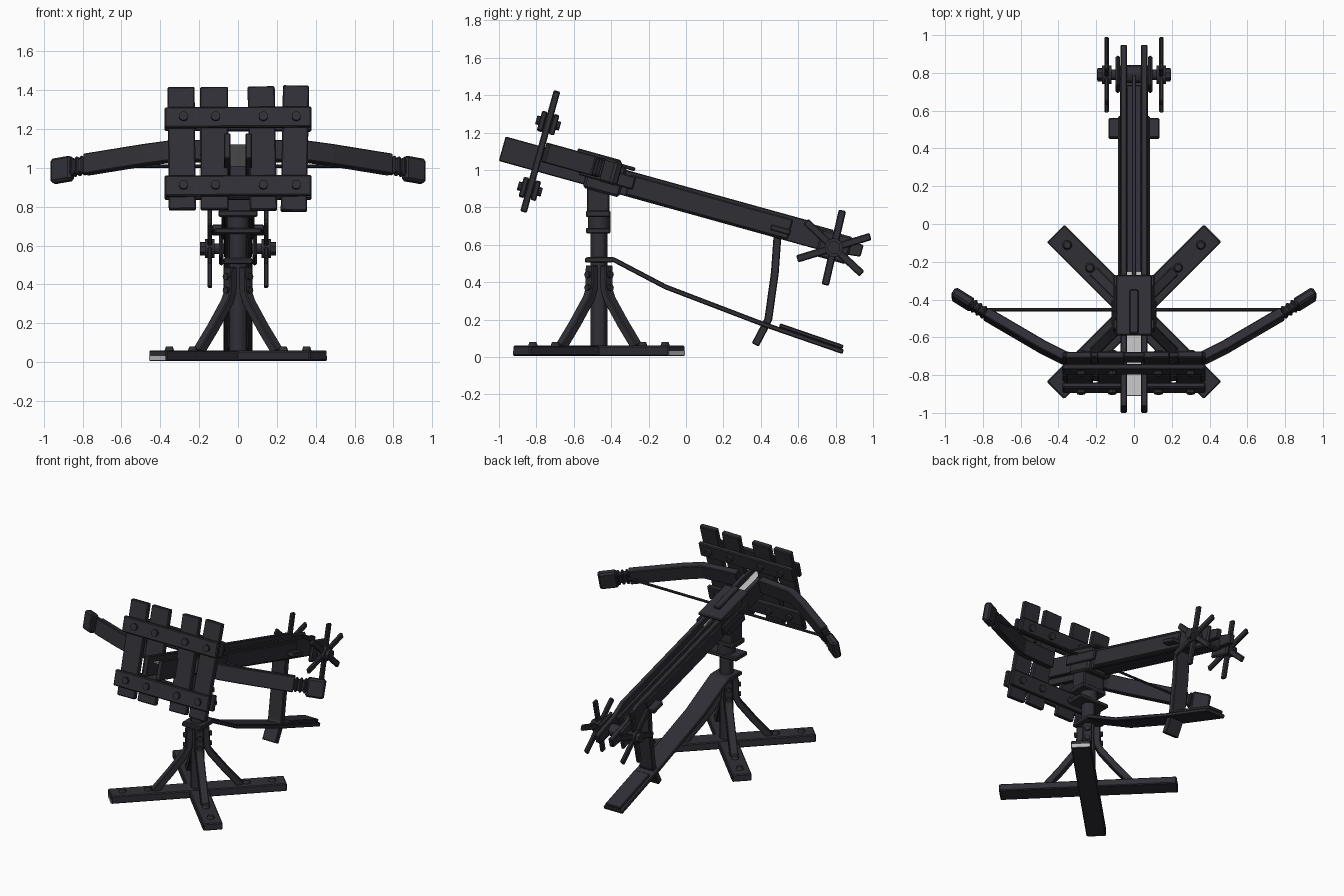
import bpy, bmesh, math, random
from mathutils import Matrix, Vector

random.seed(4)
if "Cube" in bpy.data.objects:
    bpy.data.objects.remove(bpy.data.objects["Cube"])


def material(name, col):
    m = bpy.data.materials.new(name)
    m.use_nodes = True
    m.diffuse_color = (*col, 1)
    m.node_tree.nodes["Principled BSDF"].inputs["Base Color"].default_value = (*col, 1)
    return m


DARK = material("dark_wood", (0.028, 0.028, 0.036))
LIGHT = material("pale_grey", (0.5, 0.5, 0.5))

T = Matrix.Translation
I = Matrix.Identity(4)


def R(deg, axis):
    return Matrix.Rotation(math.radians(deg), 4, axis)


def finish(name, bm, matrix, mat=DARK, bevel=0.0, smooth=False):
    bmesh.ops.recalc_face_normals(bm, faces=bm.faces)
    if bevel:
        bmesh.ops.bevel(bm, geom=bm.edges[:], offset=bevel, segments=1, affect='EDGES')
    bm.transform(matrix)
    me = bpy.data.meshes.new(name)
    bm.to_mesh(me)
    bm.free()
    me.materials.append(mat)
    ob = bpy.data.objects.new(name, me)
    bpy.context.collection.objects.link(ob)
    if smooth:
        bpy.ops.object.select_all(action='DESELECT')
        ob.select_set(True)
        bpy.context.view_layer.objects.active = ob
        bpy.ops.object.shade_smooth_by_angle()
    return ob


def box(name, size, loc=(0, 0, 0), frame=I, mat=DARK, bevel=0.006):
    bm = bmesh.new()
    bmesh.ops.create_cube(bm, size=1, matrix=Matrix.Diagonal((*size, 1)))
    return finish(name, bm, frame @ T(loc), mat, bevel)


def rod(name, r, length, loc, frame=I, sides=12, tip=None):
    bm = bmesh.new()
    bmesh.ops.create_cone(bm, cap_ends=True, segments=sides, radius1=r,
                          radius2=r if tip is None else tip, depth=length)
    return finish(name, bm, T(loc) @ frame, smooth=True)


def prism(name, outline, width, frame=I, bevel=0.005):
    """Outline in local xz, extruded evenly along local y."""
    bm = bmesh.new()
    f = bm.faces.new([bm.verts.new((a, -width / 2, b)) for a, b in outline])
    ext = bmesh.ops.extrude_face_region(bm, geom=[f])
    bmesh.ops.translate(bm, vec=(0, width, 0),
                        verts=[v for v in ext["geom"] if isinstance(v, bmesh.types.BMVert)])
    return finish(name, bm, frame, bevel=bevel)


def ribbon(name, path, thick, width, frame=I):
    """Bent plank that follows a path with even thickness."""
    p = [Vector(q) for q in path]
    up, down = [], []
    for i, q in enumerate(p):
        d = (p[min(i + 1, len(p) - 1)] - p[max(i - 1, 0)]).normalized()
        n = Vector((-d.y, d.x)) * thick / 2
        up.append(q + n)
        down.append(q - n)
    return prism(name, up + down[::-1], width, frame)


SIDE = R(90, 'Z')                     # path x runs along world y
PY = -0.465                           # post position
BASE = T((0, PY, 0))
STOCK = T((0, -0.79, 1.06)) @ R(-15.5, 'X')   # y along stock, z across it
ALONG_X = R(90, 'Y')
ALONG_Y = R(90, 'X')


def stock_rod(name, r, length, loc, axis, sides=12, tip=None):
    ob = rod(name, r, length, (0, 0, 0), sides=sides, tip=tip)
    ob.data.transform(STOCK @ T(loc) @ axis)
    return ob


# Crossed floor beams, bolts and braces
for k, ang in enumerate((45, -45)):
    F = BASE @ R(ang, 'Z')
    box(f"floor_beam_{k}", (1.174, 0.13, 0.055 - 0.004 * k), (0, 0, 0.033), F)
for end in (1, -1):
    box("beam_end_plate", (0.004, 0.12, 0.025), (end * 0.587, 0, 0.02), BASE @ R(45, 'Z'), LIGHT, 0)
for k in range(4):
    F = BASE @ R(45 + 90 * k, 'Z')
    for d in (0.33, 0.5):
        rod("floor_bolt", 0.027, 0.025, F @ Vector((d, 0, 0.068)), sides=10, tip=0.018)
    ribbon("brace", [(0.29, 0.05), (0.18, 0.18), (0.08, 0.31), (0.058, 0.36), (0.055, 0.49)], 0.045, 0.055, F)
    for z in (0.37, 0.44):
        b = rod("brace_bolt", 0.018, 0.02, (0, 0, 0), ALONG_X, 8)
        b.data.transform(F @ T((0.084, 0, z)))

# Post, collar and swivel
rod("post", 0.046, 0.75, (0, PY, 0.42), sides=12)
box("collar", (0.15, 0.15, 0.028), (0, PY, 0.518))
box("swivel_lower_plate", (0.24, 0.13, 0.03), (0, PY - 0.005, 0.675))
rod("swivel_ring", 0.06, 0.07, (0, PY, 0.72), sides=16)
box("swivel_upper_plate", (0.2, 0.13, 0.035), (0, PY - 0.005, 0.765))
box("swivel_head", (0.17, 0.12, 0.2), (0, PY - 0.005, 0.86))

# Trailing board with its hanging strut
ribbon("trail_board", [(-0.53, 0.522), (-0.39, 0.522), (-0.11, 0.375), (0.4, 0.18), (0.84, 0.028)], 0.026, 0.15, SIDE)
ribbon("trail_tread", [(0.5, 0.17), (0.84, 0.053)], 0.022, 0.12, SIDE)
ribbon("trail_strut", [(0.49, 0.66), (0.475, 0.45), (0.44, 0.2), (0.42, 0.16), (0.37, 0.065)], 0.042, 0.11, SIDE)

# Stock rails
for s in (1, -1):
    prism("stock_rail", [(-0.2, -0.068), (-0.2, 0.068), (1.48, 0.068), (1.6, 0.03), (1.8, 0.02),
                         (1.8, -0.045), (1.6, -0.068)], 0.034, STOCK @ T((s * 0.055, 0, 0)) @ SIDE)
    box("rail_cheek", (0.016, 0.9, 0.11), (s * 0.076, 0.95, -0.005), STOCK)
    box("crossbar_block", (0.065, 0.11, 0.032), (s * 0.102, 1.35, -0.02), STOCK)
box("stock_floor", (0.08, 1.1, 0.08), (0, 1.03, -0.022), STOCK)
box("stock_rib", (0.022, 1.15, 0.05), (0, 1.05, 0.03), STOCK, bevel=0.003)
box("channel_plate", (0.076, 0.68, 0.008), (0, 0.21, 0.025), STOCK, LIGHT, 0)

# Saddle over the stock
box("saddle", (0.2, 0.2, 0.17), (0, 0.37, 0), STOCK, bevel=0.012)
box("saddle_cover", (0.19, 0.33, 0.02), (0, 0.35, 0.083), STOCK)
box("saddle_ridge", (0.05, 0.24, 0.022), (0, 0.31, 0.1), STOCK)
for s in (1, -1):
    box("saddle_cheek", (0.02, 0.3, 0.07), (s * 0.1, 0.38, 0.01), STOCK)

# Front shield frame
for x, w in ((-0.29, 0.14), (-0.122, 0.145), (0.125, 0.14), (0.293, 0.135)):
    F = STOCK @ T((x, 0, 0.04)) @ R(random.uniform(-1.2, 1.2), 'Y')
    box("shield_plank", (w, 0.036, 0.65 + random.uniform(0, 0.025)), (0, 0, 0), F)
for z in (0.198, -0.168):
    for s in (1, -1):
        F = STOCK @ T((0, s * 0.033, z)) @ R(random.uniform(-0.6, 0.6), 'Y')
        box("shield_crossboard", (0.755, 0.03, 0.108), (0, 0, 0), F)
        for x in (-0.28, -0.115, 0.13, 0.3):
            stock_rod("shield_bolt", 0.024, 0.022, (x, s * 0.055, z), ALONG_Y, 10)

# Bow arms, necks, tips and string
for s in (1, -1):
    F = STOCK @ T((0, 0, 0.042)) @ R(-90, 'X')
    path = [(0.09, 0.045), (0.36, 0.068), (0.48, 0.13), (0.62, 0.215), (0.785, 0.315)]
    arm = ribbon("bow_arm", [(s * a, b) for a, b in path], 0.052, 0.108, F)
    turn = R(s * 33, 'Z')
    neck = STOCK @ T((s * 0.775, 0.31, 0.04)) @ turn
    box("arm_neck", (0.15, 0.04, 0.075), (s * 0.06, 0, 0), neck)
    for i in range(3):
        box("neck_ring", (0.018, 0.052, 0.095), (s * (0.025 + 0.03 * i), 0, 0), neck)
    box("arm_tip", (0.125, 0.052, 0.13), (s * 0.155, 0, -0.004), neck, bevel=0.012)
stock_rod("bow_string", 0.009, 1.66, (0, 0.338, 0.04), ALONG_X, 8)

# Winch axle, brackets and spoked handwheels
AX = (0, 1.65, -0.036)
stock_rod("winch_axle", 0.028, 0.39, AX, ALONG_X)
stock_rod("winch_drum", 0.045, 0.1, AX, ALONG_X)
for s in (1, -1):
    box("winch_bracket", (0.024, 0.17, 0.15), (s * 0.086, 1.65, -0.03), STOCK, bevel=0.01)
    stock_rod("wheel_hub", 0.05, 0.05, (s * 0.145, AX[1], AX[2]), ALONG_X)
    stock_rod("axle_cap", 0.036, 0.025, (s * 0.182, AX[1], AX[2]), ALONG_X, 8)
    for k in range(3):
        F = STOCK @ T((s * 0.145, AX[1], AX[2])) @ R(32.5 + 60 * k, 'X')
        box("wheel_spoke", (0.024, 0.41, 0.04), (0, 0, 0), F)
